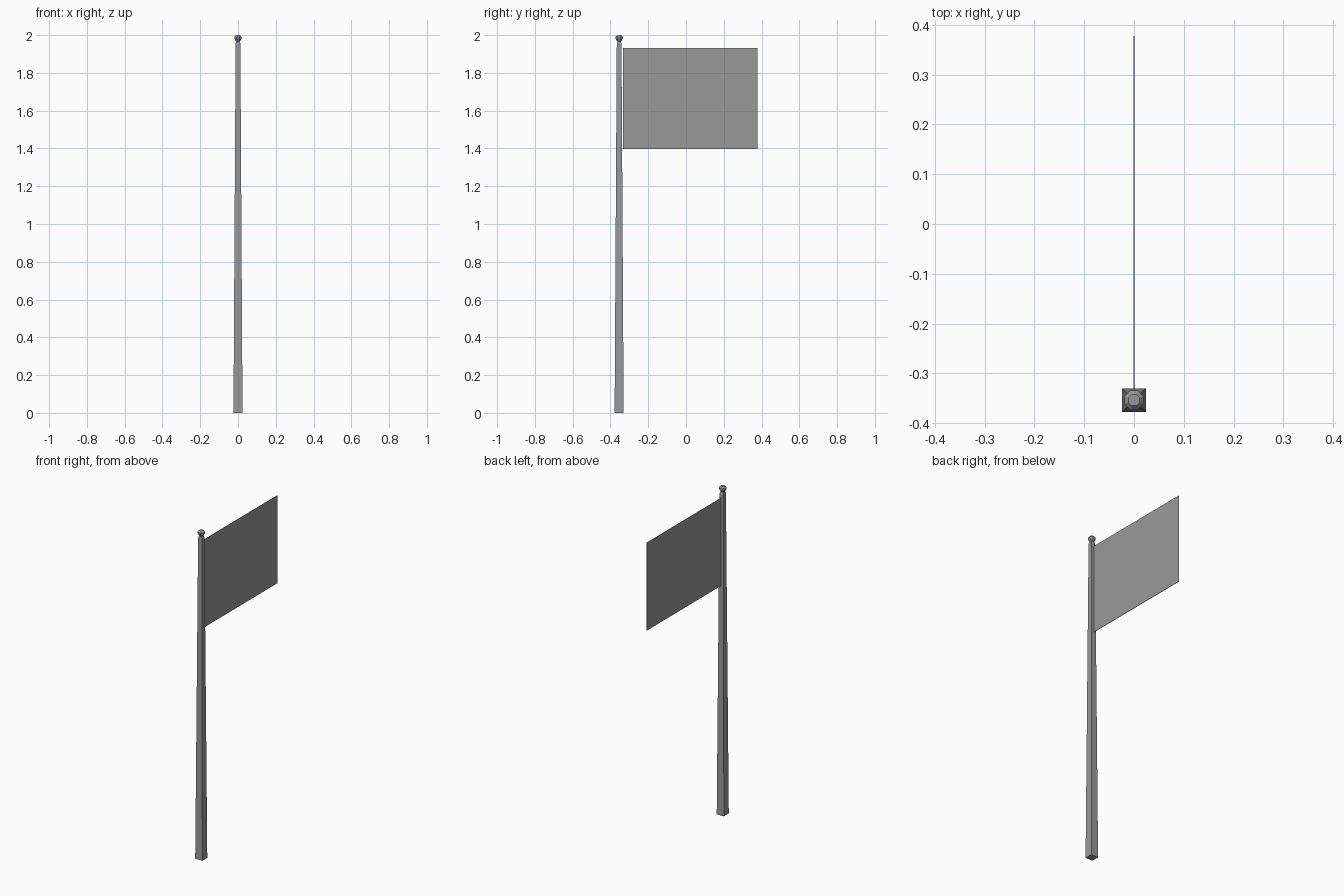
import bpy, bmesh, math

cube = bpy.data.objects.get("Cube")
if cube:
    bpy.data.objects.remove(cube)

POLE_Y = -0.354

# Single grey for the whole model
grey = bpy.data.materials.new("mid_grey")
grey.use_nodes = True
GREY = (0.32, 0.32, 0.32, 1)
grey.diffuse_color = GREY
grey.node_tree.nodes["Principled BSDF"].inputs["Base Color"].default_value = GREY


def lathe(name, profile, sides, turn):
    """Flat-faced solid from (radius, height) rings, capped at both ends."""
    bm = bmesh.new()
    rings = []
    for r, z in profile:
        angles = [turn + 2 * math.pi * i / sides for i in range(sides)]
        rings.append([bm.verts.new((r * math.cos(a), r * math.sin(a), z)) for a in angles])
    for low, high in zip(rings, rings[1:]):
        for i in range(sides):
            j = (i + 1) % sides
            bm.faces.new((low[i], low[j], high[j], high[i]))
    bm.faces.new(rings[0][::-1])
    bm.faces.new(rings[-1])
    mesh = bpy.data.meshes.new(name)
    bm.to_mesh(mesh)
    bm.free()
    mesh.materials.append(grey)
    obj = bpy.data.objects.new(name, mesh)
    obj.location.y = POLE_Y
    bpy.context.collection.objects.link(obj)
    return obj


# Square tapered pole
diag = math.sqrt(2)
lathe("pole", [(0.024 * diag, 0), (0.0125 * diag, 1.955), (0.008 * diag, 1.972)],
      4, math.pi / 4)

# Faceted knob on top
lathe("finial", [(0.011, 1.966), (0.021, 1.982), (0.021, 1.991), (0.012, 2.0)],
      8, math.pi / 8)

# Thin flat flag behind the pole
bpy.ops.mesh.primitive_cube_add(size=1, location=(0, 0.0225, 1.665))
flag = bpy.context.object
flag.name = "flag"
flag.scale = (0.003, 0.711, 0.535)
flag.data.materials.append(grey)
